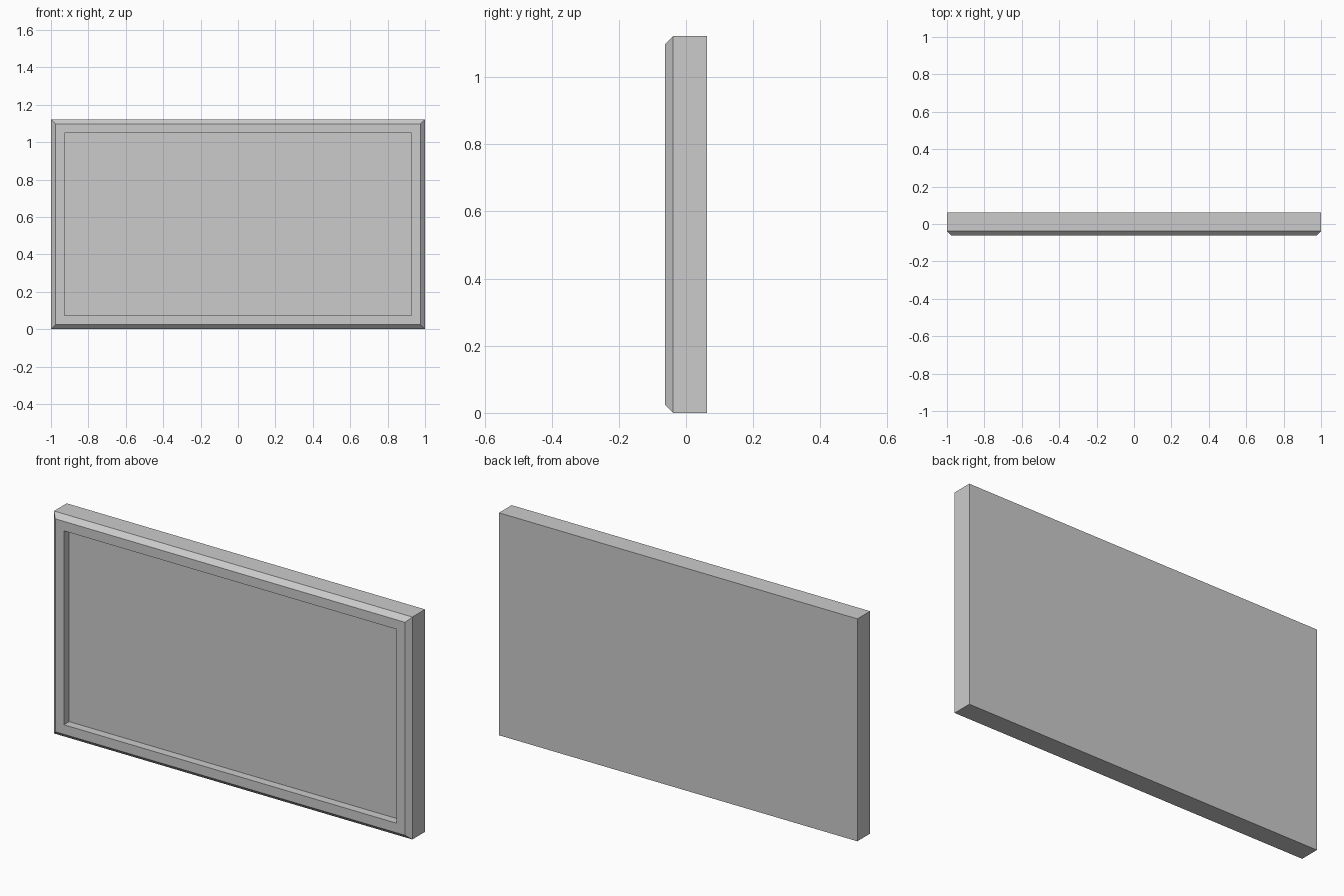
import bpy, bmesh

if "Cube" in bpy.data.objects:
    bpy.data.objects.remove(bpy.data.objects["Cube"])

W, H, D = 2.0, 1.122, 0.125   # overall width, height, depth
BEVEL, BORDER, RECESS = 0.024, 0.072, 0.042


def ring(bm, inset, y):
    """Rectangular loop, inset from the outer outline, at depth y."""
    x, lo, hi = W / 2 - inset, inset, H - inset
    return [bm.verts.new((px, y, pz))
            for px, pz in ((-x, lo), (x, lo), (x, hi), (-x, hi))]


# Framed panel: back, sides, chamfer, front border, recess walls, recessed face
bm = bmesh.new()
profile = [(0, D / 2), (0, -D / 2 + BEVEL), (BEVEL, -D / 2),
           (BORDER, -D / 2), (BORDER, -D / 2 + RECESS)]
rings = [ring(bm, inset, y) for inset, y in profile]
for a, b in zip(rings, rings[1:]):
    for i in range(4):
        j = (i + 1) % 4
        bm.faces.new((a[i], a[j], b[j], b[i]))
bm.faces.new(rings[0])
bm.faces.new(rings[-1])
bmesh.ops.recalc_face_normals(bm, faces=bm.faces)

mesh = bpy.data.meshes.new("framed_panel")
bm.to_mesh(mesh)
bm.free()
bpy.context.collection.objects.link(bpy.data.objects.new("framed_panel", mesh))
